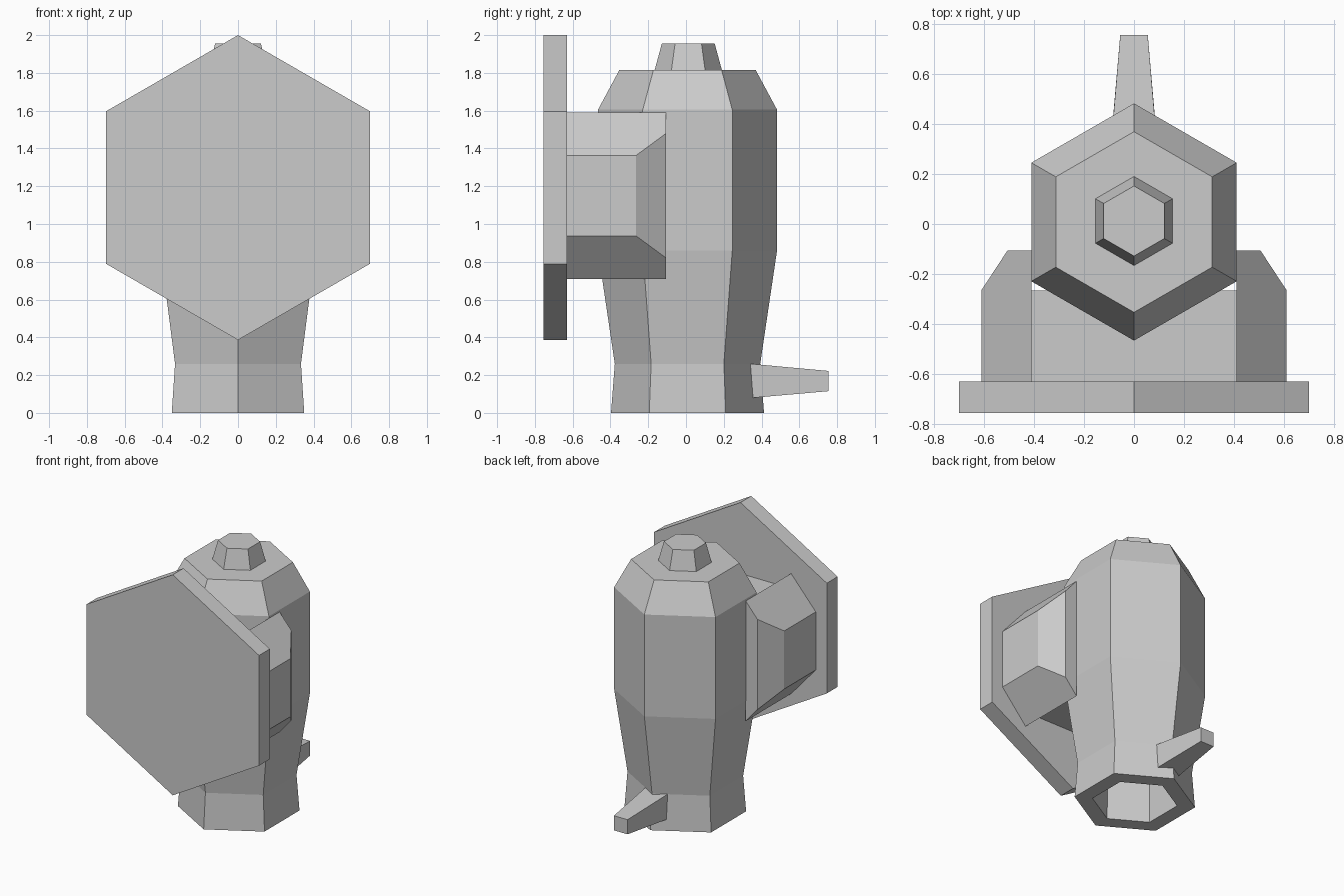
import bpy, math

if "Cube" in bpy.data.objects:
    bpy.data.objects.remove(bpy.data.objects["Cube"])


def make(name, verts, faces):
    me = bpy.data.meshes.new(name)
    me.from_pydata(verts, [], faces)
    me.validate()
    ob = bpy.data.objects.new(name, me)
    bpy.context.collection.objects.link(ob)
    # consistent outward normals
    import bmesh
    bm = bmesh.new()
    bm.from_mesh(me)
    bmesh.ops.recalc_face_normals(bm, faces=bm.faces)
    bm.to_mesh(me)
    bm.free()
    return ob


def loft(name, rings):
    """Skin equal-length rings of points and cap both ends."""
    n = len(rings[0])
    verts = [p for r in rings for p in r]
    faces = [(i * n + k, i * n + (k + 1) % n, (i + 1) * n + (k + 1) % n, (i + 1) * n + k)
             for i in range(len(rings) - 1) for k in range(n)]
    faces += [tuple(range(n)), tuple(range(len(verts) - n, len(verts)))]
    return make(name, verts, faces)


def hexagon(r):
    return [(r * math.sin(k * math.pi / 3), r * math.cos(k * math.pi / 3)) for k in range(6)]


def hex_tower(name, cy, profile):
    return loft(name, [[(x, y + cy, z) for x, y in hexagon(r)] for r, z in profile])


# six-sided body with a recess in its base
hex_tower("body", 0.008, [(0.28, 0.45), (0.285, 0), (0.405, 0), (0.385, 0.26),
                          (0.474, 0.86), (0.474, 1.605), (0.361, 1.815)])
hex_tower("top_knob", 0.012, [(0.182, 1.80), (0.14, 1.955)])

# large hexagonal plate on the front
loft("front_plate", [[(x, y, z + 1.193) for x, z in hexagon(0.807)] for y in (-0.755, -0.63)])

# block joining plate and body
loft("centre_block", [[(x, y, z) for x, z in ((-0.42, 0.82), (0.42, 0.82), (0.42, 1.48), (-0.42, 1.48))]
                      for y in (-0.64, -0.265)])

# sloped side blocks with cut-back rear corners
for side, s in (("left", -1), ("right", 1)):
    plan = [(0.41, -0.635, 0.44), (0.61, -0.635, 0.2125), (0.61, -0.265, 0.2125),
            (0.505, -0.105, 0.33), (0.41, -0.105, 0.44)]
    loft(side + "_side_block", [[(s * x, y, 1.15 + d * h) for x, y, h in plan] for d in (-1, 1)])

# tapered peg at the back
loft("rear_peg", [[(-w, y0, z0), (w, y0, z0), (w, y1, z1), (-w, y1, z1)]
                  for w, y0, z0, y1, z1 in ((0.09, 0.355, 0.08, 0.34, 0.26),
                                            (0.055, 0.755, 0.115, 0.755, 0.222))])
